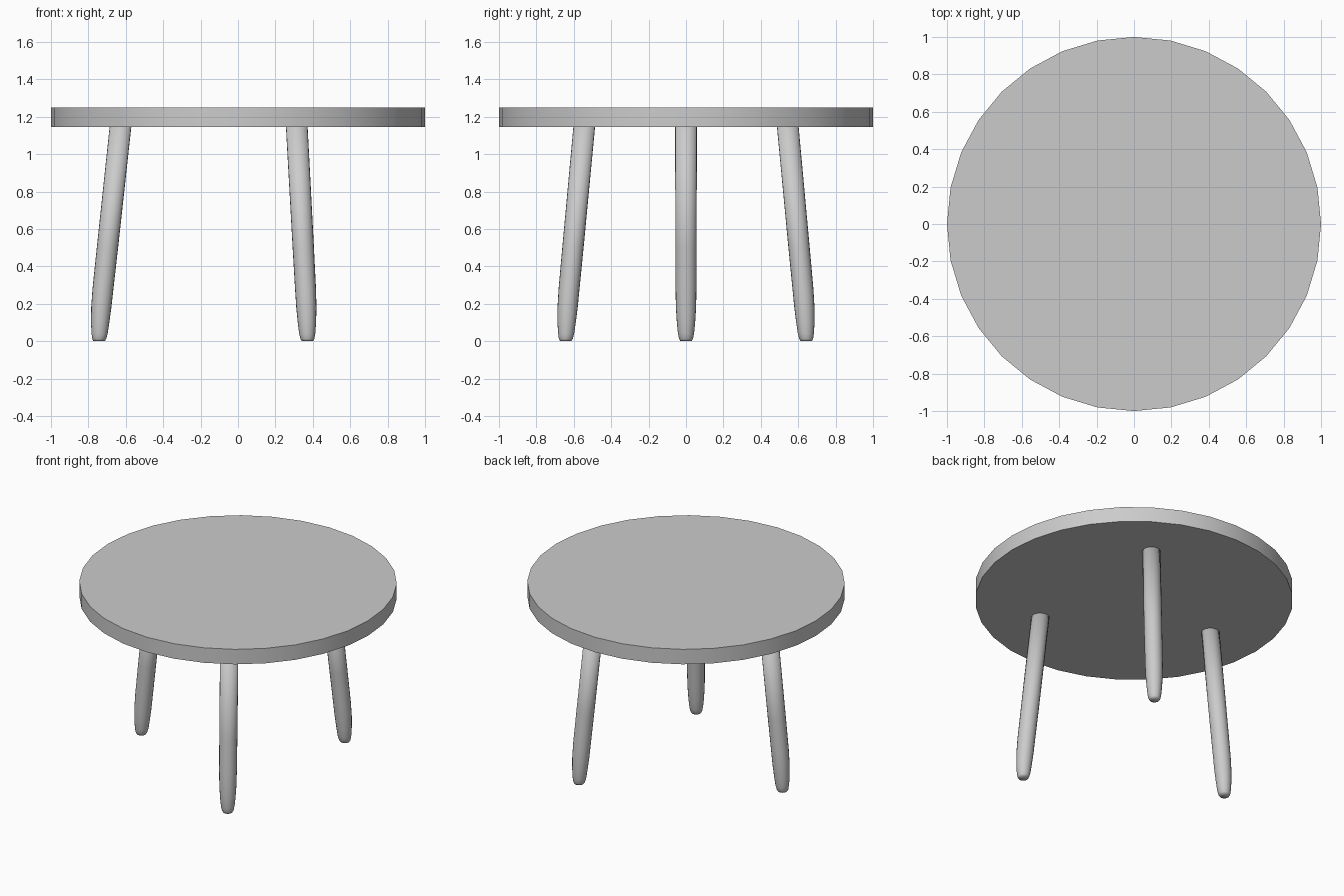
import bpy, bmesh, math
from mathutils import Vector

if "Cube" in bpy.data.objects:
    bpy.data.objects.remove(bpy.data.objects["Cube"])


def make_leg(name, angle, sides=20):
    # (height, radius, distance from the table axis), splayed and tapered
    profile = [(0, .03, .743), (.012, .037, .742), (.04, .043, .740), (.1, .049, .737),
               (.18, .054, .731), (.28, .056, .722), (.5, .057, .698), (1.15, .058, .628)]
    out = Vector((math.cos(angle), math.sin(angle), 0))
    bm = bmesh.new()
    rings = []
    for z, r, d in profile:
        c = out * d + Vector((0, 0, z))
        rings.append([bm.verts.new(c + Vector((r * math.cos(a), r * math.sin(a), 0)))
                      for a in (2 * math.pi * i / sides for i in range(sides))])
    for lo, hi in zip(rings, rings[1:]):
        for i in range(sides):
            j = (i + 1) % sides
            bm.faces.new((lo[i], lo[j], hi[j], hi[i]))
    bm.faces.new(rings[0][::-1])
    bm.faces.new(rings[-1])
    for f in bm.faces:
        f.smooth = True
    mesh = bpy.data.meshes.new(name)
    bm.to_mesh(mesh)
    bm.free()
    bpy.context.collection.objects.link(bpy.data.objects.new(name, mesh))


# Round tabletop
bpy.ops.mesh.primitive_cylinder_add(vertices=32, radius=1, depth=.104, location=(0, 0, 1.198))
bpy.context.object.name = "tabletop"
bpy.ops.object.shade_smooth_by_angle(angle=math.radians(40))

# Three splayed legs, evenly spaced around the axis
for name, degrees in (("left_leg", 180), ("front_right_leg", -60), ("back_right_leg", 60)):
    make_leg(name, math.radians(degrees))
